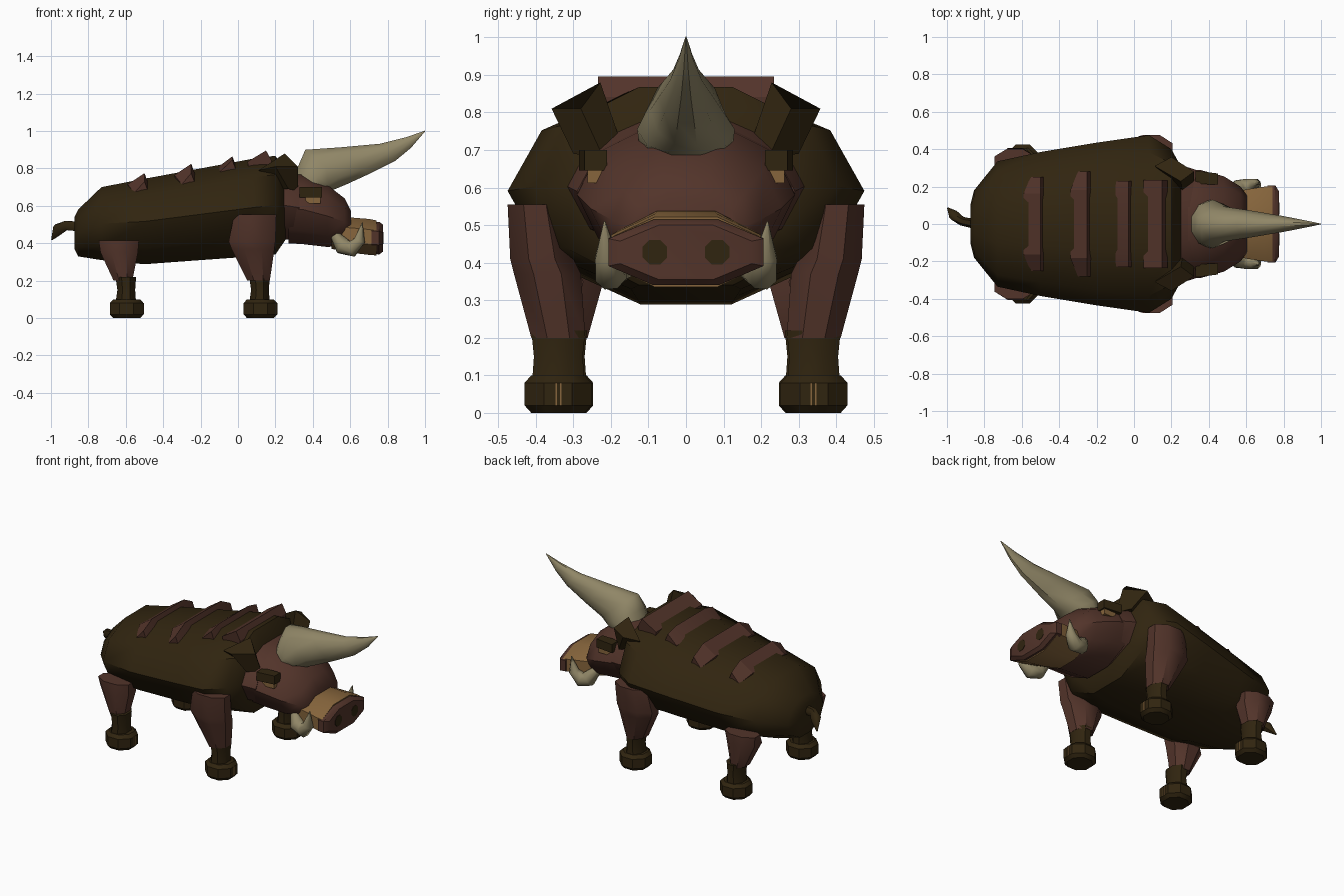
import bpy, bmesh, math
from mathutils import Vector

if "Cube" in bpy.data.objects:
    bpy.data.objects.remove(bpy.data.objects["Cube"])


def material(name, rgb):
    m = bpy.data.materials.new(name)
    m.diffuse_color = (*rgb, 1)
    m.use_nodes = True
    m.node_tree.nodes["Principled BSDF"].inputs["Base Color"].default_value = m.diffuse_color
    return m


DARK = material("dark_hide", (0.030, 0.018, 0.005))
BROWN = material("red_brown_skin", (0.085, 0.034, 0.023))
TAN = material("tan_muzzle", (0.24, 0.13, 0.045))
HORN = material("horn_ivory", (0.28, 0.24, 0.135))


def loft(name, rings, mat, smooth=40):
    """Skin a closed surface through rings of equal point count."""
    bm = bmesh.new()
    vs = [[bm.verts.new(p) for p in r] for r in rings]
    n = len(rings[0])
    for a, b in zip(vs, vs[1:]):
        for i in range(n):
            j = (i + 1) % n
            bm.faces.new((a[i], a[j], b[j], b[i]))
    bm.faces.new(vs[0])
    bm.faces.new(vs[-1])
    bmesh.ops.recalc_face_normals(bm, faces=bm.faces)
    me = bpy.data.meshes.new(name)
    bm.to_mesh(me)
    bm.free()
    ob = bpy.data.objects.new(name, me)
    bpy.context.collection.objects.link(ob)
    me.materials.append(mat)
    bpy.ops.object.select_all(action='DESELECT')
    ob.select_set(True)
    bpy.context.view_layer.objects.active = ob
    bpy.ops.object.shade_smooth_by_angle(angle=math.radians(smooth))
    return ob


def ring(c, u, v, n):
    """Polygon with flats towards +-u, scaled to reach exactly u and v."""
    angs = [2 * math.pi * (i + 0.5) / n for i in range(n)]
    mu = max(math.cos(a) for a in angs)
    mv = max(math.sin(a) for a in angs)
    c, u, v = Vector(c), Vector(u), Vector(v)
    return [c + u * (math.cos(a) / mu) + v * (math.sin(a) / mv) for a in angs]


def span(top, bottom, hy, n, y=0):
    """Ring between a top and a bottom (x, z) point with half width hy."""
    t, b = Vector((top[0], y, top[1])), Vector((bottom[0], y, bottom[1]))
    return ring((t + b) / 2, (t - b) / 2, (0, hy, 0), n)


def barrel(name, rows, mat, n=10):
    """Loft along x from rows of x, low z, high z, half width."""
    return loft(name, [span((x, z1), (x, z0), hy, n) for x, z0, z1, hy in rows], mat)


def pillar(name, rows, mat, s, n=8):
    """Loft along z from rows of z, x0, x1, y0, y1."""
    return loft(name, [ring(((x0 + x1) / 2, s * (y0 + y1) / 2, z), ((x1 - x0) / 2, 0, 0),
                            (0, (y1 - y0) / 2, 0), n) for z, x0, x1, y0, y1 in rows], mat)


def box(name, x0, x1, y0, y1, z0, z1, mat, s):
    return loft(name, [[(x0, s * y0, z), (x1, s * y0, z), (x1, s * y1, z), (x0, s * y1, z)]
                       for z in (z0, z1)], mat, 20)


def tube(name, pts, radii, mat, n=6):
    """Tapered tube along a path."""
    pts = [Vector(p) for p in pts]
    rings = []
    for i, (p, r) in enumerate(zip(pts, radii)):
        d = pts[min(i + 1, len(pts) - 1)] - pts[max(i - 1, 0)]
        u = d.cross(Vector((0, 1, 0))).normalized()
        v = d.cross(u).normalized()
        rings.append(ring(p, u * r, v * r, n))
    return loft(name, rings, mat, 60)


# Body, neck and head
barrel("body", [(-0.875, 0.37, 0.54, 0.10), (-0.855, 0.33, 0.58, 0.18), (-0.73, 0.31, 0.70, 0.335),
                (-0.50, 0.288, 0.745, 0.385), (-0.20, 0.31, 0.80, 0.435), (0.08, 0.33, 0.852, 0.475),
                (0.20, 0.34, 0.868, 0.40), (0.255, 0.42, 0.78, 0.30)], DARK)
barrel("neck", [(0.20, 0.40, 0.80, 0.32), (0.25, 0.42, 0.785, 0.315), (0.33, 0.42, 0.76, 0.29)], BROWN)
barrel("head", [(0.27, 0.40, 0.775, 0.29), (0.35, 0.395, 0.765, 0.29), (0.48, 0.38, 0.71, 0.255),
                (0.57, 0.39, 0.64, 0.20), (0.605, 0.42, 0.57, 0.15)], BROWN)

# Muzzle and nose
barrel("muzzle", [(0.50, 0.37, 0.53, 0.16), (0.60, 0.35, 0.538, 0.185), (0.70, 0.338, 0.53, 0.20),
                  (0.74, 0.335, 0.522, 0.20)], TAN, 8)
barrel("nose", [(0.715, 0.345, 0.515, 0.207), (0.755, 0.34, 0.515, 0.207), (0.775, 0.355, 0.50, 0.175)],
       BROWN, 8)

# Great horn
loft("great_horn", [span(t, b, w, 10) for t, b, w in (
    ((0.30, 0.75), (0.48, 0.68), 0.125), ((0.325, 0.82), (0.52, 0.69), 0.13),
    ((0.36, 0.90), (0.58, 0.715), 0.095), ((0.55, 0.913), (0.70, 0.77), 0.072),
    ((0.76, 0.932), (0.84, 0.84), 0.042), ((0.90, 0.967), (0.925, 0.91), 0.02),
    ((0.999, 1.002), (1.0, 0.998), 0.002))], HORN, 45)

# Back ridges: wedge profiles swept across the back with drooping ends
for i, (xb, xp, xf, zp, w, droop) in enumerate((
        (-0.59, -0.50, -0.48, 0.775, 0.25, 0.045), (-0.34, -0.25, -0.23, 0.825, 0.28, 0.05),
        (-0.11, -0.03, -0.01, 0.865, 0.23, 0.02), (0.05, 0.15, 0.18, 0.896, 0.235, 0.0))):
    rows = []
    for f in (-1, -0.65, 0.65, 1):
        e = 1 if abs(f) == 1 else 0
        d, shift = droop * e, droop * e * 0.8
        rows.append([(xb + shift, f * w, zp - 0.06 - d), (xp, f * w, zp - d),
                     (xf, f * w, zp - 0.055 - d), (xf - 0.01, f * w * 0.93, zp - 0.15 - d),
                     (xb + 0.02 + shift, f * w * 0.93, zp - 0.16 - d)])
    loft("back_ridge_%d" % (i + 1), rows, BROWN, 25)

# Tail
tube("tail", [(-0.85, 0, 0.49), (-0.92, 0.015, 0.495), (-0.96, 0.045, 0.475), (-0.995, 0.085, 0.42)],
     (0.026, 0.024, 0.03, 0.004), DARK)

for s, side in ((-1, "right"), (1, "left")):
    # Legs: upper limb, ankle, hoof and toe marks
    for part, cx, cy, upper in (
            ("front", 0.12, 0.34, [(0.555, -0.02, 0.205, 0.33, 0.475), (0.41, -0.05, 0.20, 0.30, 0.468),
                                   (0.37, -0.035, 0.195, 0.28, 0.458), (0.20, 0.05, 0.17, 0.268, 0.412)]),
            ("hind", -0.595, 0.335, [(0.415, -0.745, -0.53, 0.27, 0.40), (0.35, -0.735, -0.535, 0.22, 0.405),
                                     (0.20, -0.665, -0.565, 0.262, 0.39)])):
        pillar("%s_leg_%s" % (part, side), upper, BROWN, s)
        pillar("%s_ankle_%s" % (part, side),
               [(0.22, cx - 0.06, cx + 0.05, cy - 0.072, cy + 0.072),
                (0.15, cx - 0.05, cx + 0.045, cy - 0.065, cy + 0.065),
                (0.08, cx - 0.06, cx + 0.05, cy - 0.07, cy + 0.07)], DARK, s)
        pillar("%s_hoof_%s" % (part, side),
               [(z, cx - 0.09 + d, cx + 0.09 - d, cy - 0.088 + d, cy + 0.09 - d)
                for z, d in ((0, 0.018), (0.02, 0), (0.08, 0), (0.1, 0.018))], DARK, s)
        for k in (-0.006, 0.006):
            box("%s_toe_mark_%s" % (part, side), cx + 0.087, cx + 0.092, cy + k - 0.002, cy + k + 0.002,
                0.02, 0.08, TAN, s)

    # Ear: flaring block
    ear = [[(0.26, 0.17, 0.71), (0.21, 0.24, 0.69), (0.27, 0.30, 0.69), (0.32, 0.22, 0.68)],
           [(0.25, 0.228, 0.88), (0.11, 0.31, 0.79), (0.20, 0.358, 0.81), (0.32, 0.28, 0.81)]]
    loft("ear_" + side, [[(x, s * y, z) for x, y, z in r] for r in ear], DARK, 25)

    # Brow and eye
    brow = [[(0.33, 0.215, z0), (0.45, 0.21, z0), (0.45, 0.27, z0), (0.33, 0.285, z0)] for z0 in (0.645, 0.70)]
    loft("brow_" + side, [[(x, s * y, z) for x, y, z in r] for r in brow], DARK, 20)
    box("eye_" + side, 0.36, 0.44, 0.22, 0.262, 0.612, 0.65, TAN, s)

    # Tusk
    tube("tusk_" + side, [(0.52, s * 0.165, 0.44), (0.56, s * 0.19, 0.385), (0.61, s * 0.20, 0.37),
                          (0.65, s * 0.212, 0.415), (0.665, s * 0.217, 0.51)],
         (0.025, 0.045, 0.042, 0.03, 0.002), HORN, 8)

    # Nostril plate
    loft("nostril_" + side, [ring((x, s * 0.083, 0.428), (0, 0, 0.033), (0, 0.033, 0), 8)
                             for x in (0.771, 0.777)], DARK)
